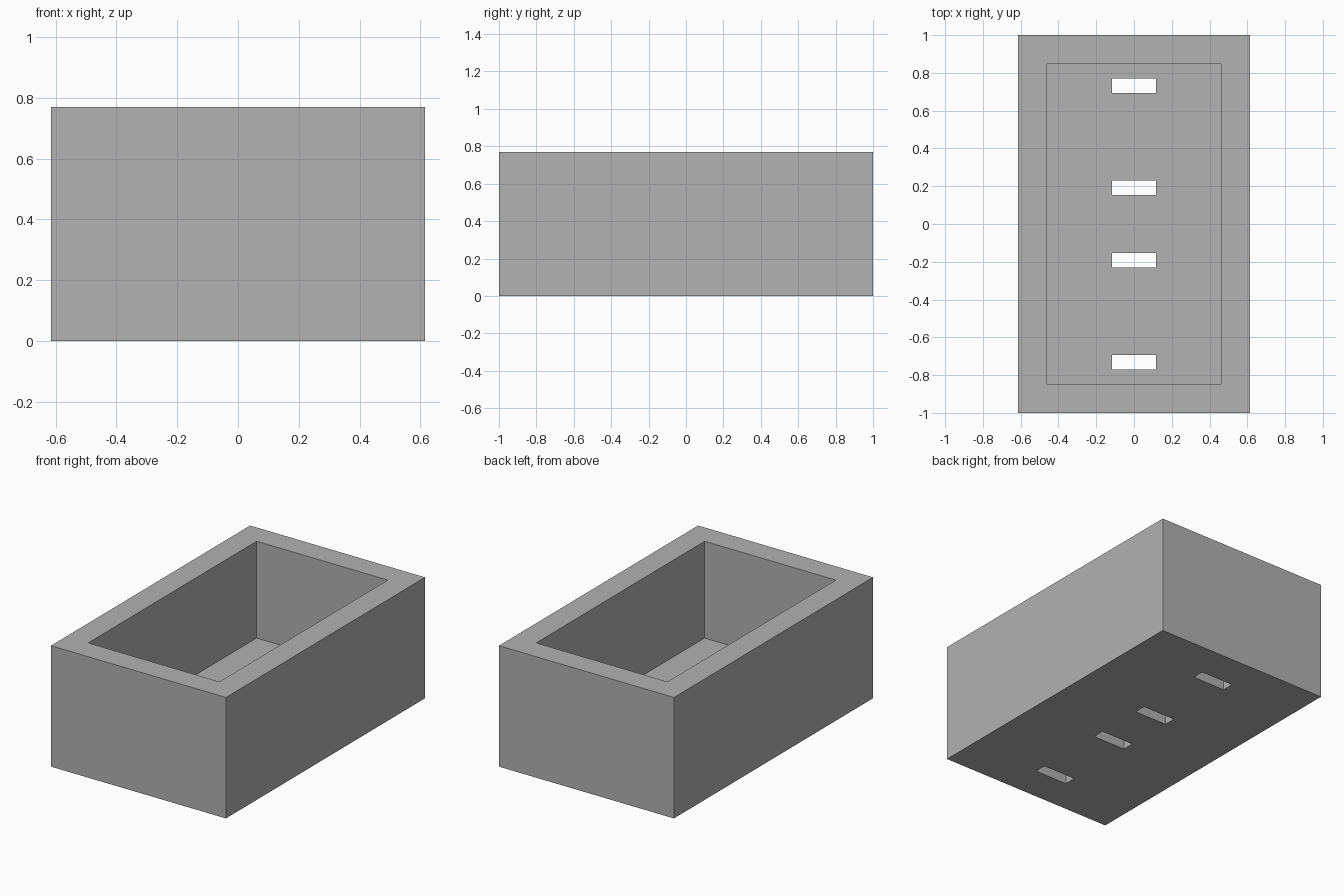
import bpy

cube = bpy.data.objects.get("Cube")
if cube:
    bpy.data.objects.remove(cube, do_unlink=True)

U = 1 / 13                      # module: the box is 16 x 26 x 10 modules
WIDTH, LENGTH, HEIGHT, WALL = 16 * U, 26 * U, 10 * U, 2 * U

grey = bpy.data.materials.new("plain_grey")
grey.use_nodes = True
colour = (0.445, 0.445, 0.445, 1)
grey.diffuse_color = colour
grey.node_tree.nodes["Principled BSDF"].inputs["Base Color"].default_value = colour


def block(name, size, y, bottom):
    """Box of the given size, standing on height bottom."""
    bpy.ops.mesh.primitive_cube_add(size=1, location=(0, y, bottom + size[2] / 2))
    obj = bpy.context.object
    obj.name = name
    obj.scale = size
    bpy.ops.object.transform_apply(location=True, rotation=False, scale=True)
    obj.data.materials.append(grey)
    return obj


def cut(target, cutter):
    """Subtract the cutter from the target and delete it."""
    cutter.hide_render = True
    mod = target.modifiers.new("cut", 'BOOLEAN')
    mod.operation = 'DIFFERENCE'
    mod.solver = 'EXACT'
    mod.object = cutter
    bpy.context.view_layer.objects.active = target
    bpy.ops.object.modifier_apply(modifier=mod.name)
    bpy.data.objects.remove(cutter, do_unlink=True)


# Outer box
planter = block("planter_box", (WIDTH, LENGTH, HEIGHT), 0, 0)

# Open cavity, leaving equal walls and floor
cut(planter, block("cavity_cutter",
                   (WIDTH - 2 * WALL, LENGTH - 2 * WALL, HEIGHT), 0, WALL))

# Four drainage slots through the floor
for side in (-1, 1):
    for y in (2.5 * U, 9.5 * U):
        cut(planter, block("slot_cutter", (3 * U, U, 2 * WALL), side * y, -WALL / 2))
